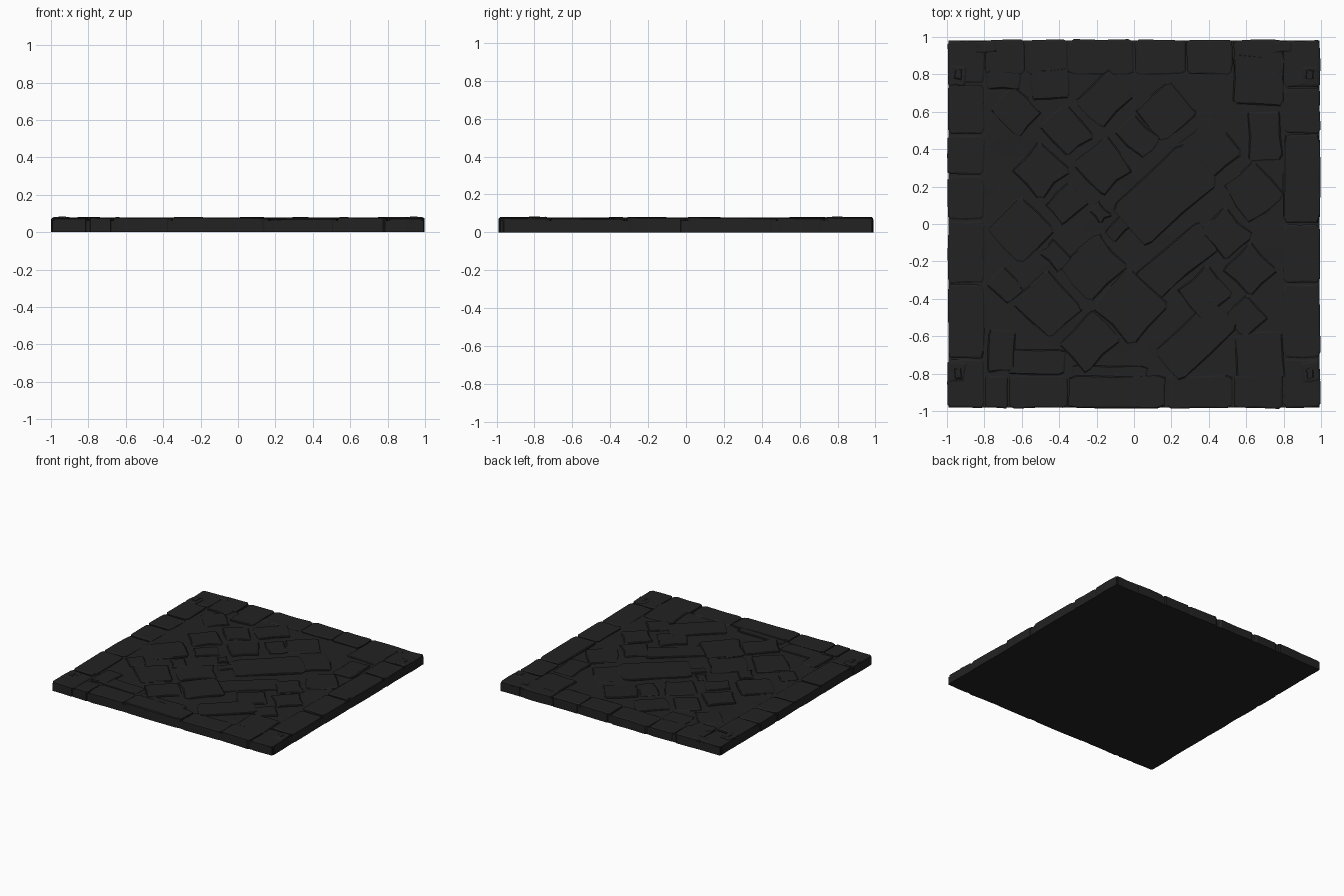
import bpy, bmesh, math, random
from mathutils import Matrix, noise, Vector

if "Cube" in bpy.data.objects:
    bpy.data.objects.remove(bpy.data.objects["Cube"])

random.seed(7)

def material(name, v):
    m = bpy.data.materials.new(name)
    m.diffuse_color = (v, v, v, 1)
    m.use_nodes = True
    m.node_tree.nodes["Principled BSDF"].inputs["Base Color"].default_value = m.diffuse_color
    return m

CHARCOAL = material("charcoal stone", 0.016)

def finish(bm, name):
    bmesh.ops.recalc_face_normals(bm, faces=bm.faces)
    me = bpy.data.meshes.new(name)
    bm.to_mesh(me)
    bm.free()
    me.materials.append(CHARCOAL)
    ob = bpy.data.objects.new(name, me)
    bpy.context.collection.objects.link(ob)
    return ob

def stone(bm, cx, cy, w, d, deg, z0, z1, rough=0.012, tilt=0.003, lip=0.008, lim=0.0):
    """Worn paver: jittered outline, straight wall, chamfered tilted top."""
    rot = Matrix.Rotation(math.radians(deg), 3, 'Z')
    outline = []
    corners = [(-1, -1), (1, -1), (1, 1), (-1, 1)]
    for i, (a, b) in enumerate(corners):
        c, e = corners[(i + 1) % 4]
        for t in (0.08, 0.5, 0.93):          # clipped corners and a bent edge
            p = rot @ Vector(((a + (c - a) * t) * w / 2, (b + (e - b) * t) * d / 2, 0))
            p += Vector((random.uniform(-1, 1), random.uniform(-1, 1), 0)) * rough
            x, y = p.x + cx, p.y + cy
            if lim:
                x, y = max(-lim, min(lim, x)), max(-lim, min(lim, y))
            outline.append((x, y))
    tx, ty = random.uniform(-tilt, tilt), random.uniform(-tilt, tilt)
    rings = []
    for shrink, z in ((0, z0), (0, z1 - 0.005), (lip, z1)):
        ring = []
        for x, y in outline:
            dx, dy = x - cx, y - cy
            k = 1 - shrink / max(math.hypot(dx, dy), 0.03)
            dz = 0 if z == z0 else (dx * tx + dy * ty) * 6
            ring.append(bm.verts.new((cx + dx * k, cy + dy * k, z + dz)))
        rings.append(ring)
    n = len(outline)
    for lo, hi in zip(rings, rings[1:]):
        for i in range(n):
            bm.faces.new((lo[i], lo[(i + 1) % n], hi[(i + 1) % n], hi[i]))
    bm.faces.new(rings[0][::-1])
    bm.faces.new(rings[-1])

# Base slab
bm = bmesh.new()
bmesh.ops.create_cube(bm, size=1, matrix=Matrix.Translation((0, 0, 0.031)) @ Matrix.Diagonal((1.985, 1.96, 0.062, 1)))
finish(bm, "base_slab")

# Packed uneven fill between the stones
bm = bmesh.new()
bmesh.ops.create_grid(bm, x_segments=44, y_segments=44, size=0.82)
for v in bm.verts:
    v.co.z = 0.0675 + 0.005 * noise.noise(v.co * 5)
for f in bm.faces:
    f.smooth = True
finish(bm, "packed_fill")

# Border stones: strips along the four edges, split at the joints
def strip(name, joints, across, vertical):
    bm = bmesh.new()
    lo, hi = across
    for a, b in zip(joints, joints[1:]):
        top = random.uniform(0.073, 0.080)
        mid, ln = (a + b) / 2, b - a - 0.008
        c, wd = (lo + hi) / 2, hi - lo
        args = (c, mid, wd, ln) if vertical else (mid, c, ln, wd)
        stone(bm, *args, 0, 0, top, rough=0.004, tilt=0.002, lip=0.01)
    return finish(bm, name)

strip("left_border", [-0.985, -0.72, -0.32, 0.02, 0.26, 0.48, 0.75, 0.985], (-0.995, -0.80), True)
strip("right_border", [-0.985, -0.72, -0.32, 0.0, 0.48, 0.73, 0.985], (0.80, 0.995), True)
strip("front_border", [-0.80, -0.67, -0.35, 0.17, 0.53, 0.80], (-0.985, -0.81), False)
strip("back_border", [-0.80, -0.58, -0.35, 0.0, 0.28, 0.53, 0.80], (0.80, 0.985), False)

# Diagonal pavers in the middle: centre x, centre y, length, width
PAVERS = [
    (-0.02, -0.44, .30, .31), (-0.22, -0.23, .29, .26), (-0.605, -0.03, .27, .27),
    (-0.50, 0.29, .24, .24), (-0.165, 0.31, .24, .24), (0.17, 0.60, .25, .25),
    (-0.16, 0.67, .26, .22), (0.16, 0.16, .54, .30), (0.23, -0.20, .48, .20),
    (0.38, -0.37, .23, .22), (0.49, -0.05, .20, .24), (-0.36, 0.50, .20, .24),
    (0.40, 0.40, .26, .28), (0.33, -0.62, .44, .22), (-0.24, -0.63, .27, .24),
    (-0.46, -0.43, .27, .30), (-0.36, 0.11, .20, .16), (-0.18, 0.06, .09, .11),
    (-0.08, -0.02, .16, .09), (0.64, 0.17, .24, .26), (0.62, -0.24, .22, .22),
    (-0.63, 0.60, .20, .22), (-0.69, -0.33, .14, .17), (0.02, 0.47, .16, .22),
    (-0.42, -0.17, .12, .16), (0.60, -0.50, .18, .18),
]
bm = bmesh.new()
for cx, cy, w, d in PAVERS:
    stone(bm, cx, cy, w - .012, d - .012, 43 + random.uniform(-4, 4), 0.055,
          random.uniform(0.073, 0.077), rough=0.009)
finish(bm, "diagonal_pavers")

# Square-set pavers filling the corners of the field
bm = bmesh.new()
for cx, cy, w, d in [(0.67, 0.77, .27, .27), (0.67, -0.71, .26, .26), (-0.52, -0.74, .30, .13),
                     (-0.71, -0.68, .14, .22), (-0.13, -0.80, .40, .08), (-0.70, 0.77, .18, .10),
                     (-0.45, 0.75, .20, .16), (0.70, 0.47, .18, .26)]:
    stone(bm, cx, cy, w, d, random.uniform(-3, 3), 0.055, random.uniform(0.073, 0.078), rough=0.007)
finish(bm, "square_pavers")

# Small chipped blocks at the four corners
bm = bmesh.new()
for sx in (-1, 1):
    for sy in (-1, 1):
        stone(bm, sx * 0.945, sy * 0.79, .09, .11, 4 * sx, 0.05, 0.081, rough=0.004, lip=0.012)
        stone(bm, sx * 0.94, sy * 0.80, .04, .06, -6 * sy, 0.05, 0.084, rough=0.004)
        if sy > 0:
            stone(bm, sx * 0.79, 0.945, .11, .06, 3, 0.05, 0.081, rough=0.004, lip=0.012)
finish(bm, "corner_blocks")
